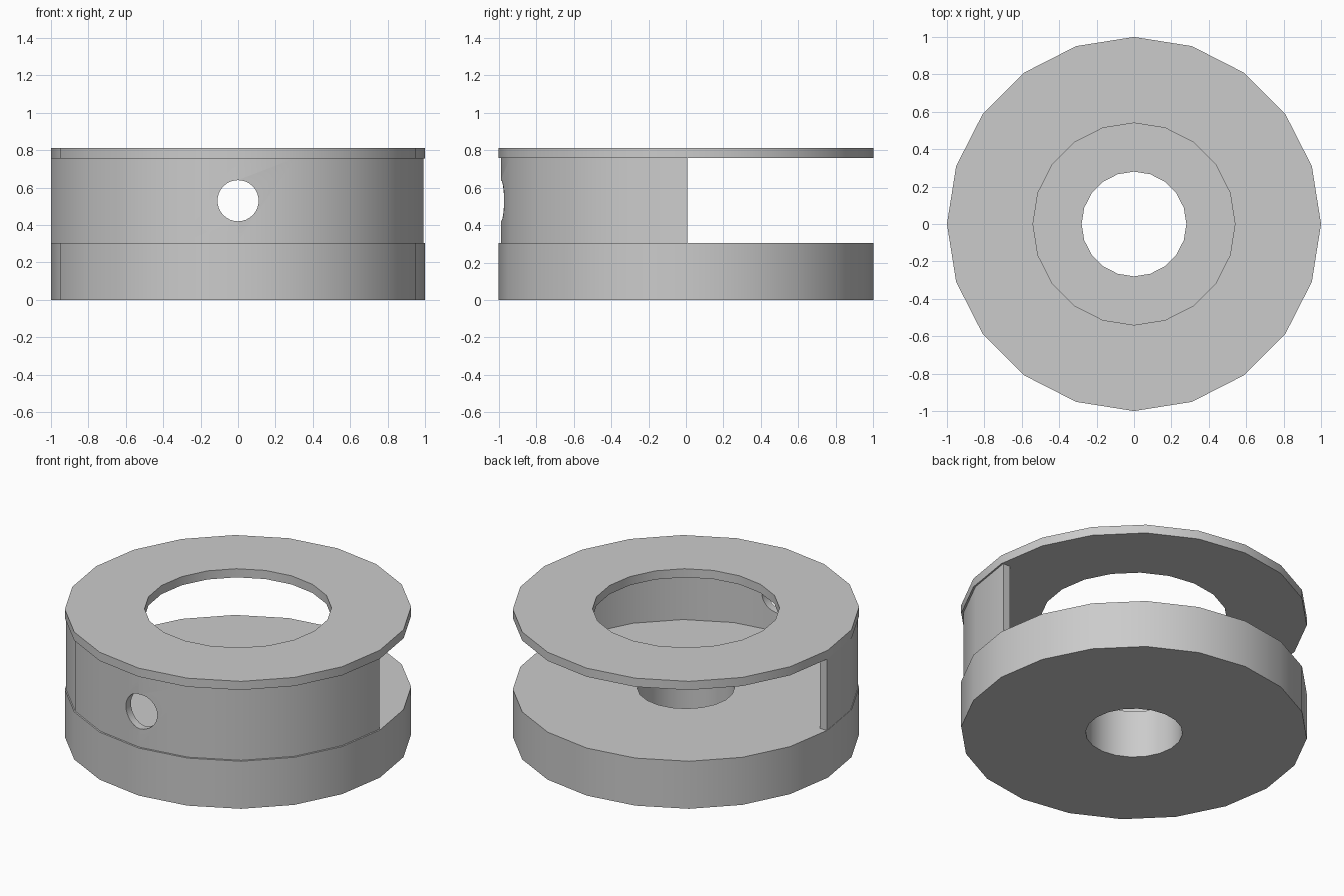
import bpy, bmesh
from math import pi, radians
from mathutils import Matrix, Vector

cube = bpy.data.objects.get("Cube")
if cube:
    bpy.data.objects.remove(cube, do_unlink=True)

SIDES = 20
grey = bpy.data.materials.new("light_grey")
grey.use_nodes = True
grey.diffuse_color = (0.6, 0.6, 0.6, 1)
grey.node_tree.nodes["Principled BSDF"].inputs["Base Color"].default_value = (0.6, 0.6, 0.6, 1)


def add_object(name, bm):
    bmesh.ops.recalc_face_normals(bm, faces=bm.faces)
    mesh = bpy.data.meshes.new(name)
    bm.to_mesh(mesh)
    bm.free()
    mesh.materials.append(grey)
    obj = bpy.data.objects.new(name, mesh)
    bpy.context.collection.objects.link(obj)
    return obj


def select(obj):
    bpy.ops.object.select_all(action='DESELECT')
    obj.select_set(True)
    bpy.context.view_layer.objects.active = obj


def ring(name, inner, outer, low, high, half=False):
    """Sweep a rectangular section around z; a half ring covers the front."""
    bm = bmesh.new()
    section = [bm.verts.new((-r, 0, z)) for r, z in
               ((inner, low), (outer, low), (outer, high), (inner, high))]
    face = bm.faces.new(section)
    steps = SIDES // 2 if half else SIDES
    if half:
        bmesh.ops.spin(bm, geom=[face], axis=(0, 0, 1), cent=(0, 0, 0),
                       angle=pi, steps=steps, use_duplicate=False)
        # the starting end cap stays open after the sweep, so close it
        bmesh.ops.holes_fill(bm, edges=[e for e in bm.edges if e.is_boundary], sides=4)
    else:
        edges = list(face.edges)
        bmesh.ops.delete(bm, geom=[face], context='FACES_ONLY')
        bmesh.ops.spin(bm, geom=section + edges, axis=(0, 0, 1), cent=(0, 0, 0),
                       angle=2 * pi, steps=steps, use_duplicate=False)
        bmesh.ops.remove_doubles(bm, verts=bm.verts, dist=0.0005)
    return add_object(name, bm)


# Thick base with a central bore, and thin lid with a wide opening
base = ring("base_disc", 0.28, 1.0, 0.0, 0.303)
lid = ring("top_ring", 0.54, 1.0, 0.757, 0.812)

# Half wall between them, very slightly set in
wall = ring("front_wall", 0.945, 0.995, 0.303, 0.757, half=True)
wall.data.transform(Matrix.Translation(Vector((-0.004, 0.007, 0))))

# Round port through the front of the wall
bm = bmesh.new()
bmesh.ops.create_cone(bm, cap_ends=True, segments=32, radius1=0.11, radius2=0.11, depth=0.4,
                      matrix=Matrix.Translation((0, -1, 0.53)) @ Matrix.Rotation(pi / 2, 4, 'X'))
cutter = add_object("port_cutter", bm)
cutter.hide_render = True
cut = wall.modifiers.new("port", 'BOOLEAN')
cut.operation = 'DIFFERENCE'
cut.solver = 'EXACT'
cut.object = cutter
select(wall)
bpy.ops.object.modifier_apply(modifier=cut.name)
bpy.data.objects.remove(cutter, do_unlink=True)

# Smooth round sides with crisp rims
for obj in (base, lid, wall):
    select(obj)
    bpy.ops.object.shade_smooth_by_angle(angle=radians(30))
